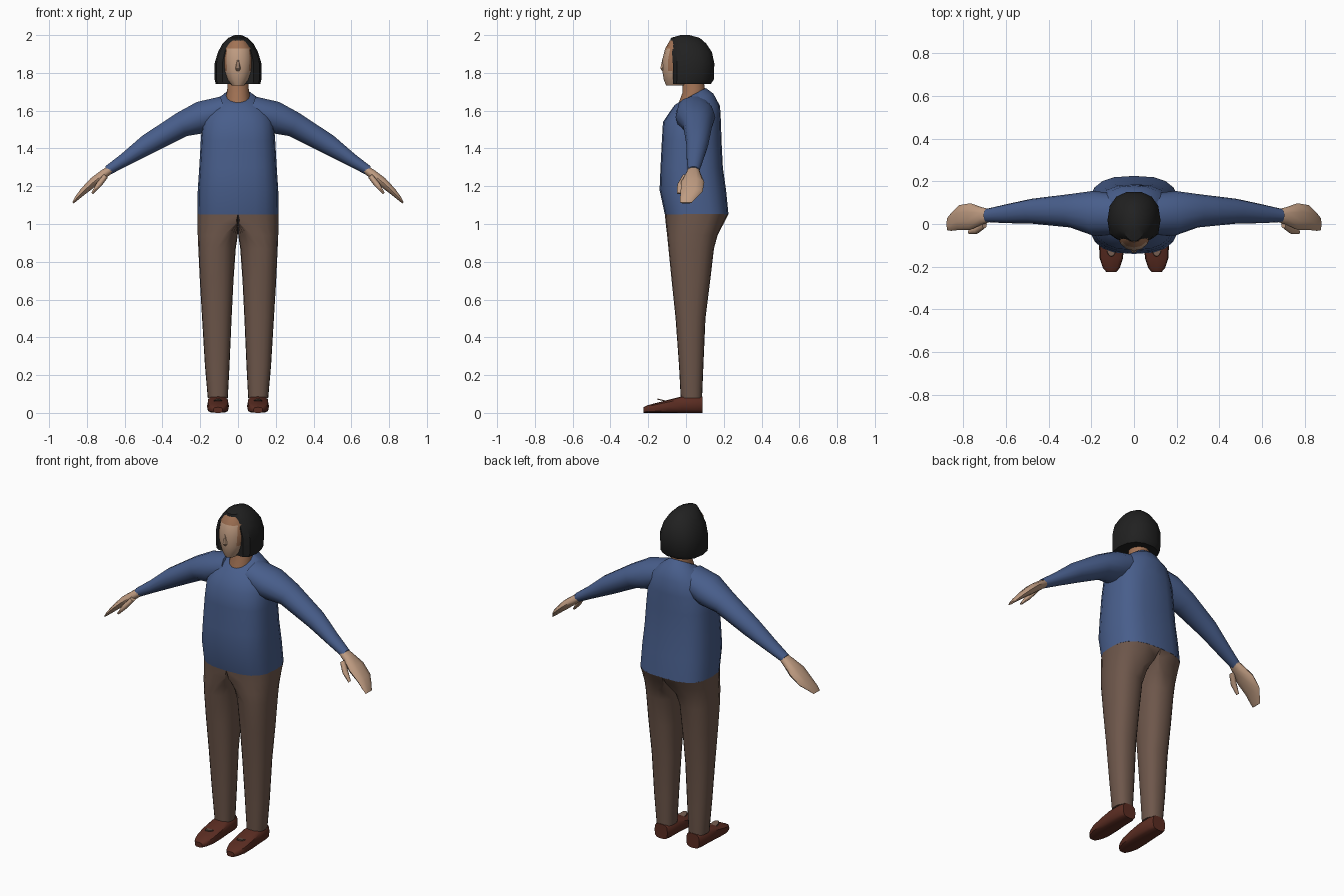
import bpy, bmesh, math
from mathutils import Vector


def material(name, r, g, b):
    m = bpy.data.materials.new(name)
    m.diffuse_color = (r, g, b, 1)
    return m


BLUE = material("sweater blue", 0.065, 0.112, 0.26)
BROWN = material("trouser brown", 0.155, 0.095, 0.07)
LEATHER = material("shoe leather", 0.105, 0.026, 0.016)
BLACK = material("hair black", 0.015, 0.015, 0.015)
SKIN = material("light skin", 0.52, 0.33, 0.22)
TAN = material("tan skin", 0.36, 0.17, 0.09)


def spow(v, p):
    return math.copysign(abs(v) ** p, v)


def ring(c, u, v, n=16, p=1.0):
    """Rounded cross-section around c with half axes u and v; p < 1 is boxier."""
    c, u, v = Vector(c), Vector(u), Vector(v)
    angles = [2 * math.pi * i / n for i in range(n)]
    return [c + u * spow(math.cos(a), p) + v * spow(math.sin(a), p) for a in angles]


def flat_ring(z, rx, y0, y1, n=16, p=1.0, tilt=0.0, cx=0.0):
    """Horizontal section spanning y0..y1, optionally tilted up to the back."""
    return ring((cx, (y0 + y1) / 2, z), (rx, 0, 0), (0, (y1 - y0) / 2, tilt), n, p)


def loft(name, rings, mats, mirror=False, rule=None, angle=40):
    bm = bmesh.new()
    rows = [[bm.verts.new(co) for co in r] for r in rings]
    n = len(rows[0])
    for a, b in zip(rows, rows[1:]):
        for i in range(n):
            j = (i + 1) % n
            bm.faces.new((a[i], a[j], b[j], b[i]))
    bm.faces.new(rows[0])
    bm.faces.new(rows[-1])
    bmesh.ops.recalc_face_normals(bm, faces=bm.faces)
    if rule:
        for f in bm.faces:
            f.material_index = rule(f.calc_center_median())
    me = bpy.data.meshes.new(name)
    bm.to_mesh(me)
    bm.free()
    for m in mats:
        me.materials.append(m)
    ob = bpy.data.objects.new(name, me)
    bpy.context.collection.objects.link(ob)
    bpy.ops.object.select_all(action='DESELECT')
    ob.select_set(True)
    bpy.context.view_layer.objects.active = ob
    bpy.ops.object.shade_smooth_by_angle(angle=math.radians(angle))
    if mirror:
        ob.modifiers.new("mirror", 'MIRROR').use_clip = False
    return ob


# Sweater body with a neckline that dips at the front
torso = [(1.05, 0.215, -0.112, 0.225, 0.72, 0), (1.18, 0.213, -0.14, 0.212, 0.72, 0),
         (1.30, 0.205, -0.135, 0.195, 0.72, 0), (1.44, 0.197, -0.128, 0.188, 0.74, 0),
         (1.54, 0.19, -0.122, 0.185, 0.8, 0), (1.61, 0.165, -0.085, 0.18, 0.9, 0.015),
         (1.66, 0.11, -0.06, 0.145, 1, 0.03), (1.68, 0.07, -0.045, 0.105, 1, 0.04)]
loft("sweater_body", [flat_ring(z, rx, a, b, 20, p, t) for z, rx, a, b, p, t in torso], [BLUE])


def limb(name, path, mat, n=12, p=0.9):
    """Limb in the xz plane from (x, z, half thickness, y centre, half width)."""
    rings = []
    for i, (x, z, h, y, w) in enumerate(path):
        a, b = path[max(i - 1, 0)], path[min(i + 1, len(path) - 1)]
        d = Vector((b[0] - a[0], 0, b[1] - a[1])).normalized()
        rings.append(ring((x, y, z), (0, w, 0), (-d.z * h, 0, d.x * h), n, p))
    return loft(name, rings, [mat], True, angle=50)


# Sleeves, hands and thumbs
limb("sleeve", [(0.07, 1.605, 0.075, 0.045, 0.095), (0.19, 1.565, 0.088, 0.05, 0.105),
                (0.30, 1.525, 0.068, 0.062, 0.078), (0.48, 1.42, 0.055, 0.06, 0.058),
                (0.60, 1.34, 0.036, 0.048, 0.044), (0.69, 1.283, 0.026, 0.04, 0.031)], BLUE, 14, 1)
limb("hand", [(0.66, 1.30, 0.02, 0.04, 0.026), (0.71, 1.265, 0.025, 0.038, 0.04),
              (0.765, 1.222, 0.026, 0.035, 0.062), (0.82, 1.172, 0.019, 0.03, 0.058),
              (0.855, 1.135, 0.012, 0.01, 0.042), (0.873, 1.112, 0.005, 0.0, 0.03)], SKIN, 10)
limb("thumb", [(0.70, 1.255, 0.014, 0.0, 0.02), (0.735, 1.21, 0.015, -0.028, 0.018),
               (0.772, 1.162, 0.006, -0.038, 0.01)], SKIN, 8)


# Trousers: each leg starts as half of the waist and blends into a full round
def leg_ring(z, x0, x1, y0, y1, t):
    n, cy, ry = 20, (y0 + y1) / 2, (y1 - y0) / 2
    pts = []
    for i in range(n):
        a = 2 * math.pi * i / n
        c, s = math.cos(a), math.sin(a)
        round_pt = Vector(((x0 + x1) / 2 + (x1 - x0) / 2 * spow(c, 0.85), cy + ry * spow(s, 0.85), z))
        outer = c > 1e-4
        half_pt = Vector((x1 * spow(c, 0.72) if outer else 0, cy + ry * (spow(s, 0.72) if outer else s), z))
        pts.append(half_pt.lerp(round_pt, t))
    return pts


loft("trouser_leg", [leg_ring(*r) for r in [
    (1.052, 0, 0.215, -0.112, 0.225, 0), (1.0, 0, 0.215, -0.107, 0.198, 0.12),
    (0.94, 0.002, 0.213, -0.10, 0.167, 0.7), (0.87, 0.012, 0.21, -0.093, 0.148, 1),
    (0.70, 0.024, 0.202, -0.076, 0.128, 1), (0.50, 0.034, 0.19, -0.055, 0.103, 1),
    (0.25, 0.045, 0.175, -0.037, 0.092, 1), (0.08, 0.054, 0.16, -0.028, 0.085, 1)]],
    [BROWN], True, angle=50)

# Shoes with flat soles, lofted from heel to toe, and pale instep plates
shoe = [(0.087, 0.043, 0.088), (0.05, 0.054, 0.09), (-0.02, 0.056, 0.088), (-0.09, 0.058, 0.07),
        (-0.16, 0.055, 0.052), (-0.205, 0.04, 0.04), (-0.224, 0.024, 0.03)]
loft("shoe", [ring((0.106, y, h / 2), (w, 0, 0), (0, 0, h / 2), 12, 0.6) for y, w, h in shoe],
     [LEATHER], True, angle=45)
loft("shoe_instep", [ring((0.106, -0.115, z), (s * 0.022, 0, 0), (0, s * 0.038, -s * 0.0095), 12)
                     for z, s in ((0.061, 1), (0.067, 0.95))], [BROWN], True)

# Neck, flaring into the collar
neck = [(1.62, 0.06, -0.05, 0.09, 0.04), (1.675, 0.064, -0.042, 0.102, 0.038),
        (1.71, 0.057, -0.02, 0.10, 0.015), (1.80, 0.055, -0.02, 0.09, 0)]
loft("neck", [flat_ring(z, rx, a, b, 14, 1, t) for z, rx, a, b, t in neck], [TAN])

# Head, with a darker hairline along the forehead and cheeks
head = [(1.732, 0.032, -0.105, 0.0), (1.765, 0.06, -0.118, 0.06), (1.81, 0.078, -0.125, 0.09),
        (1.87, 0.084, -0.125, 0.10), (1.93, 0.078, -0.11, 0.09), (1.972, 0.05, -0.085, 0.06)]
loft("head", [flat_ring(z, rx, a, b, 16, 0.9) for z, rx, a, b in head], [SKIN, TAN],
     rule=lambda c: int(c.z > 1.94 or (abs(c.x) > 0.065 and c.z > 1.8)))
loft("nose", [flat_ring(z, rx, a, -0.11, 6) for z, rx, a in
              ((1.81, 0.01, -0.126), (1.822, 0.014, -0.138), (1.875, 0.005, -0.126))], [SKIN])

# Bobbed hair, cut flat at the front so the face stands out of it
hair = [(1.742, 0.118, -0.07, 0.135), (1.765, 0.124, -0.07, 0.15), (1.85, 0.124, -0.07, 0.153),
        (1.91, 0.106, -0.074, 0.14), (1.955, 0.082, -0.088, 0.11), (1.985, 0.052, -0.082, 0.075),
        (2.0, 0.018, -0.03, 0.02)]
hair_rings = []
for z, rx, front, back in hair:
    pts = flat_ring(z, rx, -0.115, back, 14, 0.85) if z < 1.93 else flat_ring(z, rx, front, back, 14, 1)
    hair_rings.append([Vector((q.x, max(q.y, front), q.z)) for q in pts])
loft("hair", hair_rings, [BLACK], angle=30)
